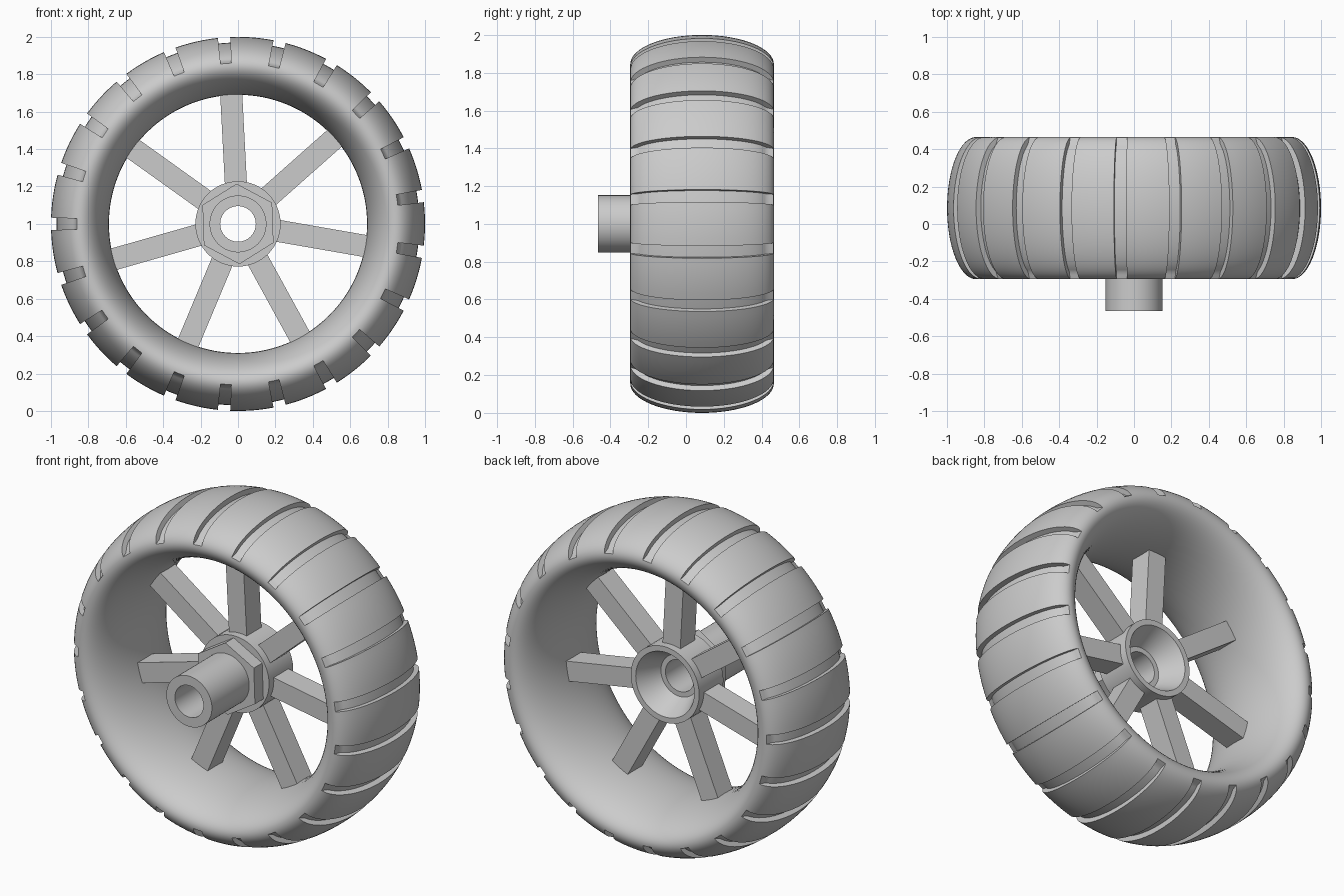
import bpy, bmesh, math
from mathutils import Matrix, Vector

if "Cube" in bpy.data.objects:
    bpy.data.objects.remove(bpy.data.objects["Cube"])

CZ = 1.0          # axle height
CY = 0.085        # middle plane of the tyre

grey = bpy.data.materials.new("plain_grey")
grey.diffuse_color = (0.6, 0.6, 0.6, 1.0)
grey.use_nodes = True
grey.node_tree.nodes["Principled BSDF"].inputs["Base Color"].default_value = grey.diffuse_color


def finish(name, bm, angle=30):
    bmesh.ops.remove_doubles(bm, verts=bm.verts, dist=1e-5)
    bmesh.ops.recalc_face_normals(bm, faces=bm.faces)
    me = bpy.data.meshes.new(name)
    bm.to_mesh(me)
    bm.free()
    me.materials.append(grey)
    ob = bpy.data.objects.new(name, me)
    bpy.context.collection.objects.link(ob)
    bpy.ops.object.select_all(action='DESELECT')
    ob.select_set(True)
    bpy.context.view_layer.objects.active = ob
    bpy.ops.object.shade_smooth_by_angle(angle=math.radians(angle))
    return ob


def sweep(name, rings):
    """Bridge closed (radius, y) profiles placed at successive angles round the axle."""
    bm = bmesh.new()
    loops = [[bm.verts.new((r * math.cos(a), y, CZ + r * math.sin(a))) for r, y in prof]
             for a, prof in rings]
    n = len(loops[0])
    for i, loop in enumerate(loops):
        nxt = loops[(i + 1) % len(loops)]
        for j in range(n):
            k = (j + 1) % n
            pts = [loop[j], loop[k], nxt[k], nxt[j]]
            # skip collapsed strips where the groove runs out into the sidewall
            if sum((pts[m].co - pts[m - 1].co).length < 1e-5 for m in range(4)) < 2:
                bm.faces.new(pts)
    return finish(name, bm)


def lathe(name, prof, sides=64, turn=0.0):
    return sweep(name, [(turn + math.tau * i / sides, prof) for i in range(sides)])


def tyre_profile(depth):
    """Elliptical section; depth sinks the tread floor, fading out at the shoulders."""
    pts = []
    for i in range(64):
        t = math.tau * i / 64
        c, s = math.cos(t), math.sin(t)
        r, y = 0.845 + 0.155 * c, CY + 0.38 * s
        if c > 0.12:
            d = depth * min(1.0, (c - 0.12) / 0.25 + 0.25)
            normal = Vector((c / 0.155, s / 0.38)).normalized()
            r, y = r - d * normal.x, y - d * normal.y
        pts.append((r, y))
    return pts


# tyre: 21 tread blocks parted by cross grooves
GROOVES = 21
block, groove = tyre_profile(0.0), tyre_profile(0.03)
half = math.radians(1.9)
pitch = math.tau / GROOVES
rings = []
for g in range(GROOVES):
    mid = math.pi + g * pitch
    rings += [(mid + f * half, groove) for f in (-1, 0, 1)]
    span = pitch - 2 * half
    rings += [(mid + half + span * k / 6, block) for k in range(7)]
sweep("tyre", rings)

# hub with a conical recess at the back
lathe("hub", [(0.228, -0.03), (0.228, 0.2), (0.195, 0.2), (0.125, 0.06),
              (0.095, 0.06), (0.095, -0.03)])

# hexagonal nut and hollow axle stub on the front
lathe("nut", [(0.215, -0.11), (0.215, -0.03), (0.12, -0.03), (0.12, -0.11)],
      sides=6, turn=math.radians(92))
lathe("axle_stub", [(0.152, -0.465), (0.152, -0.03), (0.095, -0.03), (0.095, -0.465)])

# seven square spokes
bm = bmesh.new()
for i in range(7):
    a = math.radians(93) + math.tau * i / 7
    place = (Matrix.Translation((0, CY, CZ)) @ Matrix.Rotation(-a, 4, 'Y')
             @ Matrix.Translation((0.45, 0, 0)) @ Matrix.Diagonal((0.5, 0.14, 0.118, 1)))
    bmesh.ops.create_cube(bm, size=1.0, matrix=place)
finish("spokes", bm)
